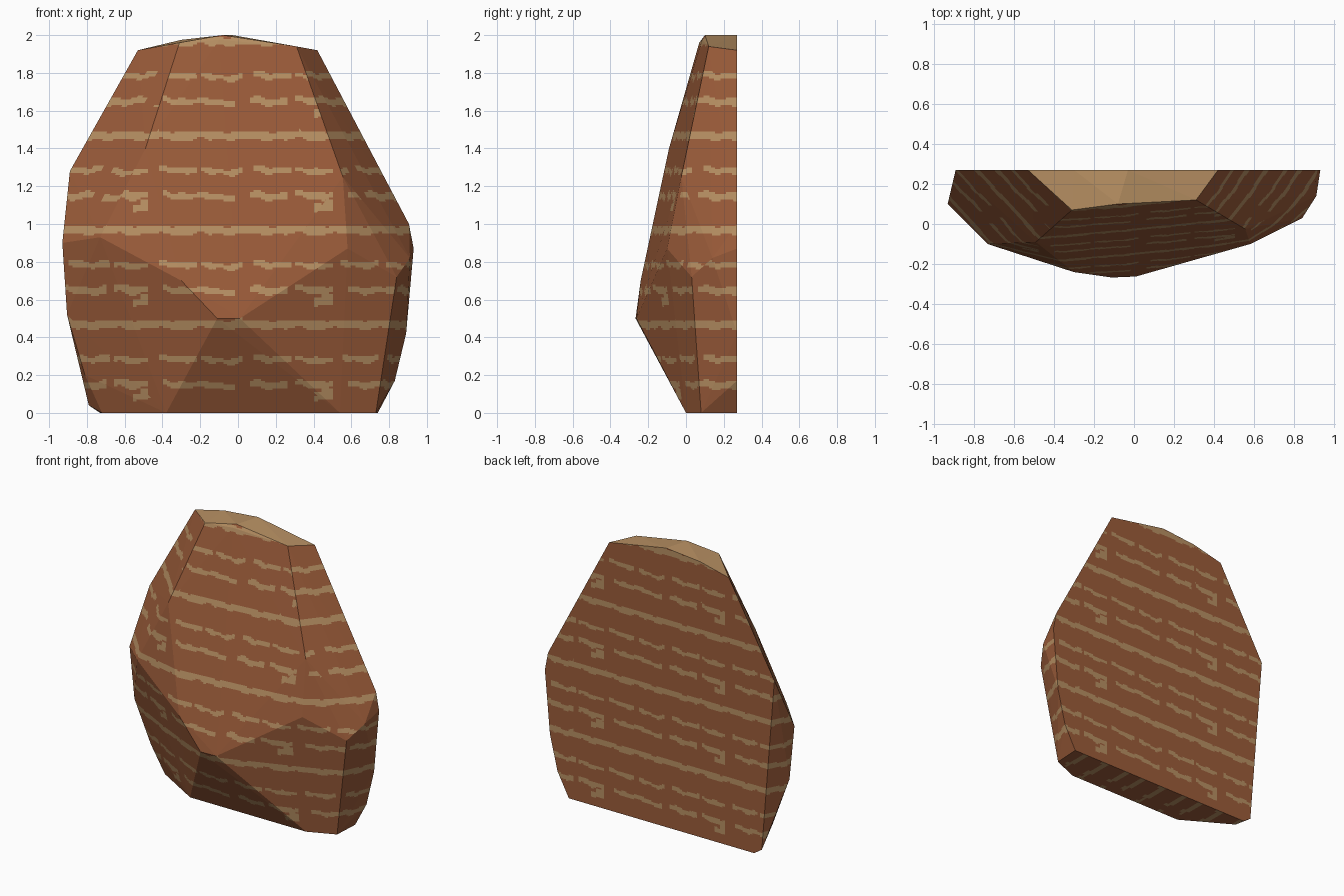
import bpy, bmesh, math
from mathutils import Vector

if "Cube" in bpy.data.objects:
    bpy.data.objects.remove(bpy.data.objects["Cube"])

def material(name, rgb):
    m = bpy.data.materials.new(name)
    m.diffuse_color = (*rgb, 1)
    m.use_nodes = True
    m.node_tree.nodes["Principled BSDF"].inputs["Base Color"].default_value = m.diffuse_color
    return m

# Corner points of the faceted slab
CORNERS = [
    # flat back outline
    (-.73, .27, 0), (.74, .27, 0), (.83, .27, .17), (.89, .27, .42), (.93, .27, .87),
    (.905, .27, 1.0), (.42, .27, 1.92), (-.03, .27, 2), (-.3, .27, 1.975),
    (-.53, .27, 1.92), (-.89, .27, 1.28), (-.79, .27, .04),
    # top rim
    (-.08, .1, 2), (-.31, .07, 1.96), (.31, .12, 1.94), (-.1, .085, 1.975),
    # front ridge
    (-.49, -.09, 1.4), (.555, -.025, 1.25), (-.73, -.1, .93), (-.3, -.24, .7),
    (-.11, -.267, .5), (.01, -.262, .5), (.58, -.1, .87),
    # sides
    (-.93, .1, .9), (-.905, .12, .52), (-.81, .17, .2), (.84, .03, .72), (.91, .14, .82),
    # base
    (-.72, .2, 0), (-.38, 0, 0), (.54, 0, 0), (.73, .08, 0),
]

# Stripe dashes in one repeating tile: start, end, height, half thickness, slope
TILE_U, TILE_V = .97, .5
DASHES = [
    (-1, 2, .47, .022, 0),
    (0, .19, .282, .014, 0), (.24, .44, .288, .016, -.03),
    (.47, .68, .278, .013, -.03), (.74, .95, .288, .016, -.04),
    (0, .19, .155, .019, -.03), (.27, .65, .148, .016, -.04), (.72, .93, .15, .019, -.03),
    (.10, .19, .09, .020, 0), (.14, .19, .115, .02, 0),
]

def is_stripe(u, v):
    wob = .006 * math.sin(u * 26) + .004 * math.sin(u * 61 + 1)
    thick = .003 * math.sin(u * 45 + 2)
    u, v = (u + .66) % TILE_U, v % TILE_V
    return any(a < u < b and abs(v - c - s * (u - (a + b) / 2) - wob) < h + thick
               for a, b, c, h, s in DASHES)

FRONT, BACK, SIDE, BOTTOM, TOP = range(5)

def facing(n):
    if n.z > .6: return TOP
    if n.z < -.8: return BOTTOM
    if abs(n.x) > abs(n.y): return SIDE
    return BACK if n.y > 0 else FRONT

bm = bmesh.new()
for c in CORNERS:
    bm.verts.new(c)
bmesh.ops.convex_hull(bm, input=bm.verts[:])
bmesh.ops.delete(bm, geom=[v for v in bm.verts if not v.link_faces], context='VERTS')
bmesh.ops.recalc_face_normals(bm, faces=bm.faces[:])
bm.normal_update()
for f in bm.faces:
    f.material_index = facing(f.normal)   # kept through the cuts below

# Cut a fine grid so that the stripes can follow it
def cut(axis, value, sides):
    faces = [f for f in bm.faces if f.material_index in sides]
    edges = {e for f in faces for e in f.edges}
    verts = {v for e in edges for v in e.verts}
    co, no = Vector(), Vector()
    co[axis], no[axis] = value, 1
    bmesh.ops.bisect_plane(bm, geom=[*verts, *edges, *faces], dist=1e-5,
                           plane_co=co, plane_no=no)

for i in range(1, 200):
    v = (i / 100 + 1e-4) % TILE_V
    if .06 < v < .19 or .25 < v < .32 or .425 < v:
        cut(2, i / 100, (FRONT, BACK, SIDE))
for i in range(-46, 47):
    cut(0, i * .02 + .003, (FRONT, BACK, BOTTOM))
for i in range(-4, 9):
    cut(1, i * .03 + .003, (SIDE, BOTTOM))

# Paint by the stripe rule; the top is all sand coloured
for f in bm.faces:
    p, side = f.calc_center_median(), f.material_index
    u, v = {FRONT: (p.x, p.z), BACK: (-p.x, p.z), SIDE: (p.y, p.z),
            BOTTOM: (p.y, p.x), TOP: (0, 0)}[side]
    f.material_index = int(side == TOP or is_stripe(u, v))
    f.smooth = False

mesh = bpy.data.meshes.new("rock_slab")
bm.to_mesh(mesh)
bm.free()
mesh.materials.append(material("red brown rock", (.33, .107, .042)))
mesh.materials.append(material("sand stripe", (.48, .28, .125)))
bpy.context.collection.objects.link(bpy.data.objects.new("rock_slab", mesh))
